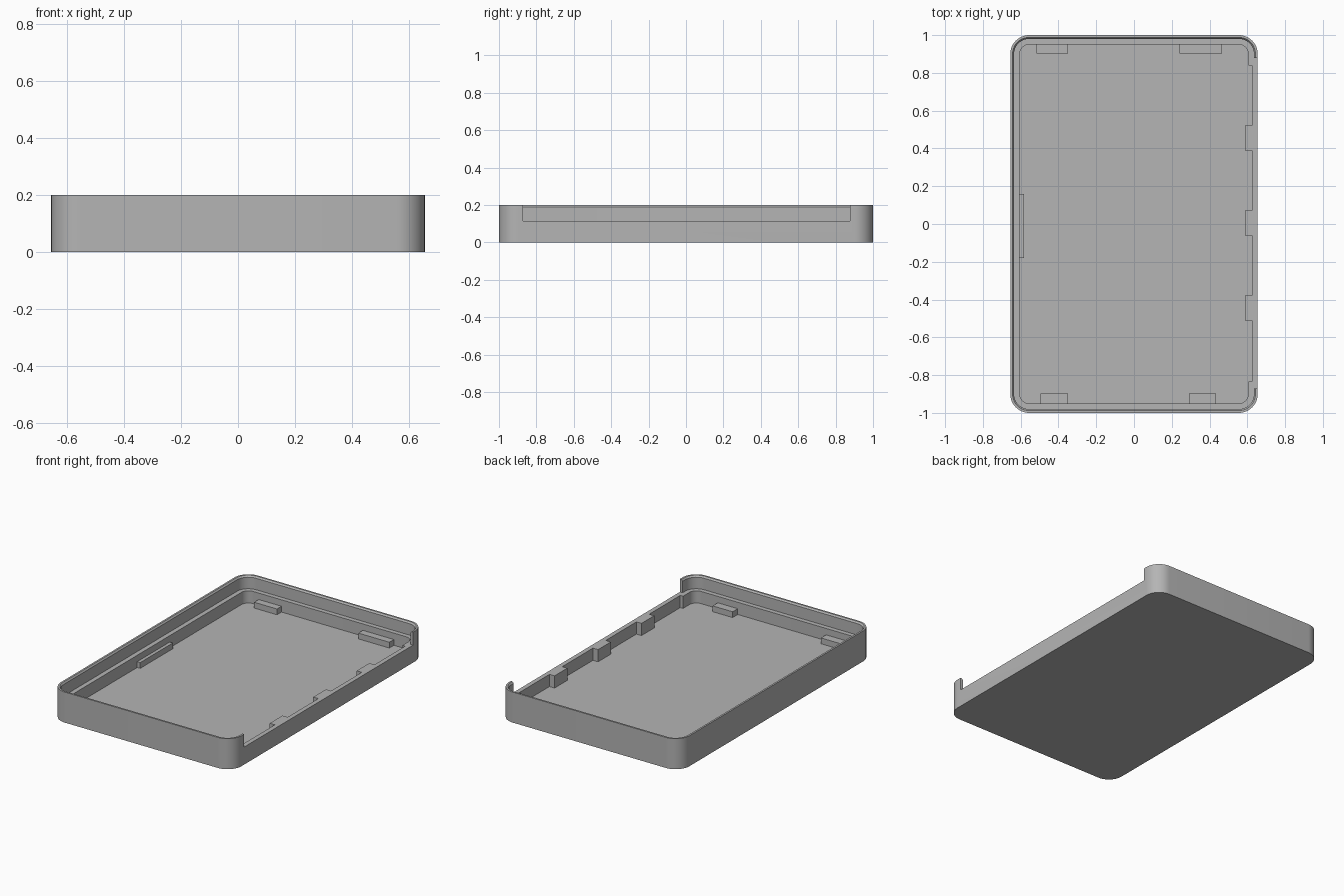
import bpy, bmesh, math

cube = bpy.data.objects.get("Cube")
if cube:
    bpy.data.objects.remove(cube)

HX, HY, R = 0.655, 1.0, 0.1          # outer half sizes and corner radius
FLOOR, LEDGE, TOP = 0.035, 0.115, 0.2

grey = bpy.data.materials.new("plain_grey")
grey.use_nodes = True
colour = (0.46, 0.46, 0.46, 1)
grey.diffuse_color = colour
grey.node_tree.nodes["Principled BSDF"].inputs["Base Color"].default_value = colour


def make_object(name, bm):
    bmesh.ops.recalc_face_normals(bm, faces=bm.faces)
    mesh = bpy.data.meshes.new(name)
    bm.to_mesh(mesh)
    bm.free()
    mesh.materials.append(grey)
    obj = bpy.data.objects.new(name, mesh)
    bpy.context.collection.objects.link(obj)
    return obj


def box(name, x0, x1, y0, y1, z0, z1):
    bm = bmesh.new()
    bmesh.ops.create_cube(bm, size=1)
    for v in bm.verts:
        v.co.x = x0 + (v.co.x + 0.5) * (x1 - x0)
        v.co.y = y0 + (v.co.y + 0.5) * (y1 - y0)
        v.co.z = z0 + (v.co.z + 0.5) * (z1 - z0)
    return make_object(name, bm)


def ring(bm, inset, z, steps=12):
    """Rounded rectangle, inset from the outer wall."""
    verts = []
    corners = ((1, 1), (-1, 1), (-1, -1), (1, -1))
    for quarter, (sx, sy) in enumerate(corners):
        for i in range(steps + 1):
            a = (quarter + i / steps) * math.pi / 2
            verts.append(bm.verts.new((sx * (HX - R) + (R - inset) * math.cos(a),
                                       sy * (HY - R) + (R - inset) * math.sin(a), z)))
    return verts


# Tray shell: outer wall, chamfered rim, inner ledge and floor
bm = bmesh.new()
profile = [(0, 0), (0, TOP), (0.012, TOP), (0.02, TOP - 0.01),
           (0.02, LEDGE), (0.05, LEDGE), (0.05, FLOOR)]
rings = [ring(bm, inset, z) for inset, z in profile]
for a, b in zip(rings, rings[1:]):
    for i in range(len(a)):
        j = (i + 1) % len(a)
        bm.faces.new((a[i], a[j], b[j], b[i]))
bm.faces.new(rings[0])
bm.faces.new(rings[-1])
tray = make_object("tray_shell", bm)

# Side opening and the thinner wall below it
cutters = [box("side_opening_cutter", 0.615, 0.75, -0.872, 0.878, LEDGE, 0.4),
           box("thin_wall_cutter", 0.55, 0.625, -0.833, 0.838, FLOOR, 0.4)]
bpy.context.view_layer.objects.active = tray
for cutter in cutters:
    cutter.hide_render = True
    mod = tray.modifiers.new("cut", "BOOLEAN")
    mod.operation = "DIFFERENCE"
    mod.solver = "EXACT"
    mod.object = cutter
    bpy.ops.object.modifier_apply(modifier=mod.name)
    bpy.data.objects.remove(cutter)

bpy.ops.object.select_all(action="DESELECT")
tray.select_set(True)
bpy.ops.object.shade_smooth_by_angle(angle=math.radians(30))

# Tall tabs along the open side
for i, y in enumerate((-0.445, 0.005, 0.455)):
    box(f"side_tab_{i + 1}", 0.588, 0.63, y - 0.066, y + 0.066, FLOOR - 0.01, LEDGE)

# Low blocks against the end walls, and a rail on the closed side
TAB_TOP = 0.073
for name, x0, x1 in (("right", -0.515, -0.35), ("left", 0.24, 0.465)):
    box(f"back_block_{name}", x0, x1, 0.903, 0.96, FLOOR - 0.01, TAB_TOP)
for name, x0, x1 in (("right", -0.495, -0.35), ("left", 0.29, 0.435)):
    box(f"front_block_{name}", x0, x1, -0.96, -0.897, FLOOR - 0.01, TAB_TOP)
box("closed_side_rail", -0.615, -0.583, -0.18, 0.158, FLOOR - 0.01, TAB_TOP)
